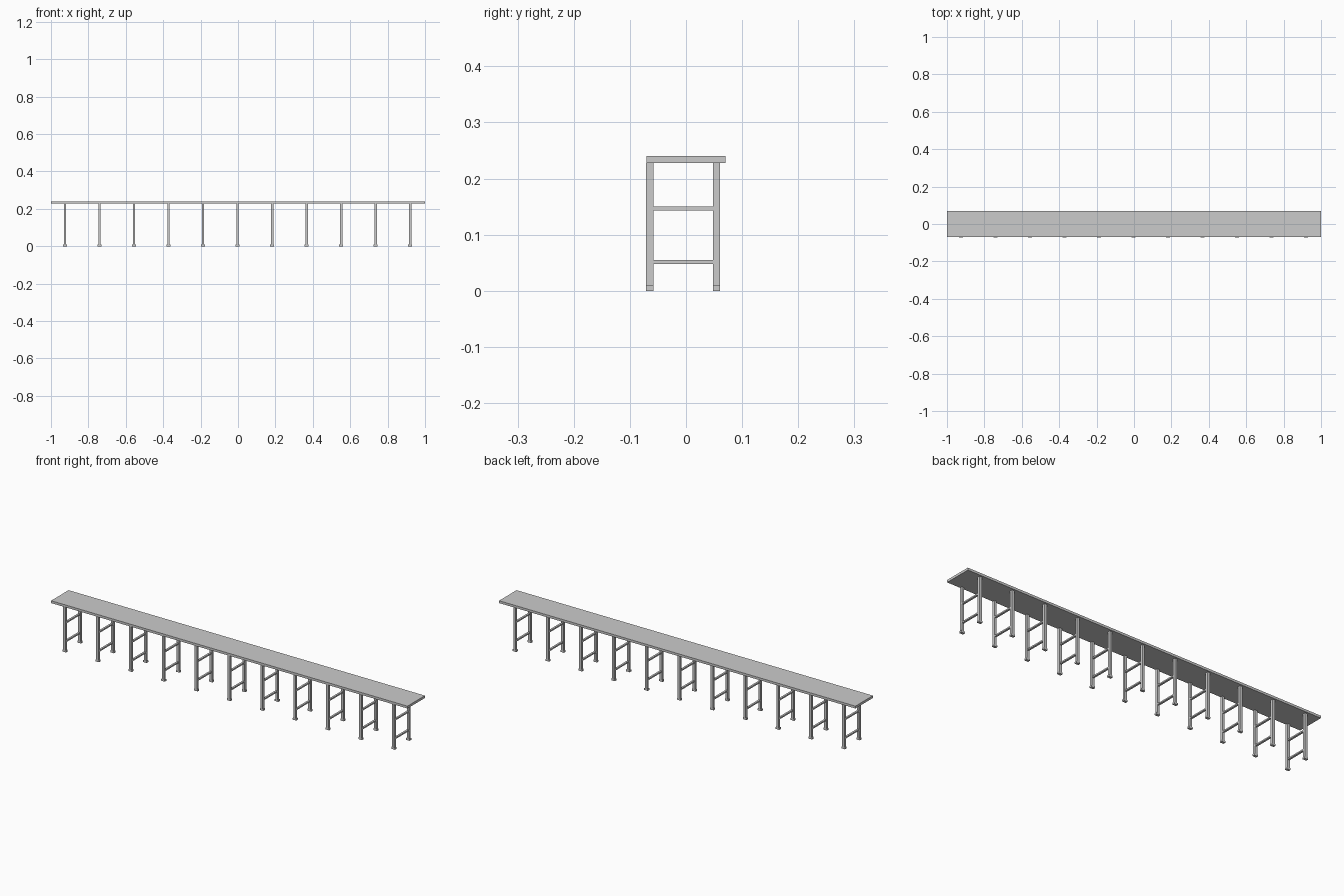
import bpy
import bmesh
from mathutils import Matrix, Vector

cube = bpy.data.objects.get("Cube")
if cube:
    bpy.data.objects.remove(cube, do_unlink=True)


def make_material(name, value):
    mat = bpy.data.materials.new(name)
    mat.use_nodes = True
    colour = (value, value, value, 1)
    mat.diffuse_color = colour
    mat.node_tree.nodes["Principled BSDF"].inputs["Base Color"].default_value = colour
    return mat


grey = make_material("light grey metal", 0.6)


def make_boxes(name, boxes, mat):
    """One object from boxes given as x, y and z ranges."""
    bm = bmesh.new()
    for ranges in boxes:
        centre = Vector([(a + b) / 2 for a, b in ranges])
        size = Vector([b - a for a, b in ranges])
        matrix = Matrix.Translation(centre) @ Matrix.Diagonal(size).to_4x4()
        bmesh.ops.create_cube(bm, size=1, matrix=matrix)
    mesh = bpy.data.meshes.new(name)
    bm.to_mesh(mesh)
    bm.free()
    mesh.materials.append(mat)
    obj = bpy.data.objects.new(name, mesh)
    bpy.context.collection.objects.link(obj)


def around(x, half):
    return (x - half, x + half)


# Long flat table top
make_boxes("table_top", [((-1, 1), (-0.07, 0.07), (0.228, 0.24))], grey)

# Row of ladder-shaped leg frames
front, back = (-0.071, -0.058), (0.048, 0.061)
spacing = 0.1845
for i in range(11):
    x = -0.925 + i * spacing
    legs = [(around(x, 0.0065), side, (0, 0.228)) for side in (front, back)]
    feet = [(around(x, 0.01), side, (0, 0.009)) for side in (front, back)]
    rails = [(around(x, 0.005), (front[1], back[0]), (z, z + 0.007)) for z in (0.048, 0.143)]
    make_boxes(f"leg_frame_{i + 1}", legs, grey)
    make_boxes(f"feet_{i + 1}", feet, grey)
    make_boxes(f"cross_rails_{i + 1}", rails, grey)
